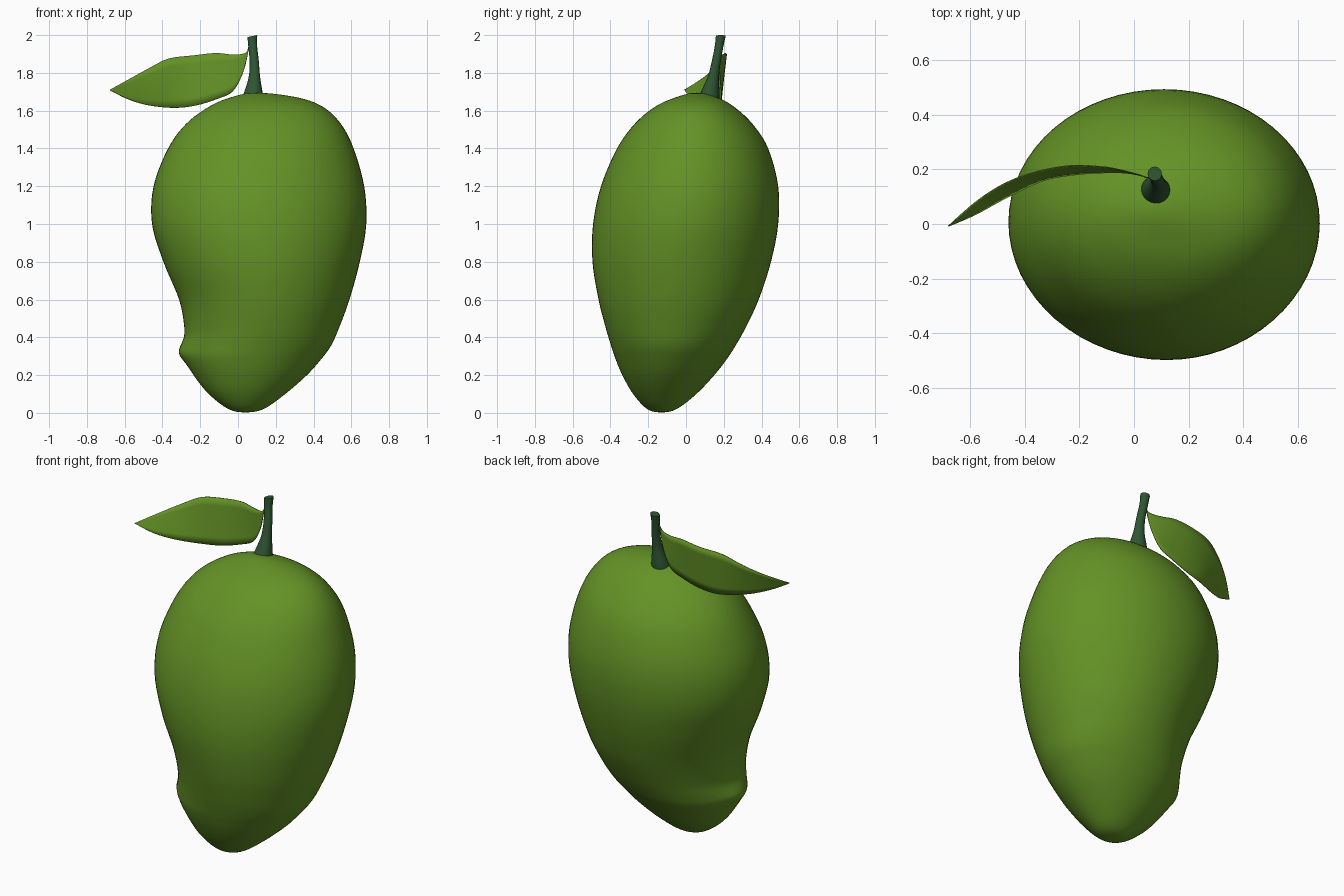
import bpy, bmesh, math
from mathutils import Vector

if "Cube" in bpy.data.objects:
    bpy.data.objects.remove(bpy.data.objects["Cube"])


def material(name, rgb):
    m = bpy.data.materials.new(name)
    m.diffuse_color = (*rgb, 1)
    m.use_nodes = True
    m.node_tree.nodes["Principled BSDF"].inputs["Base Color"].default_value = m.diffuse_color
    return m


GREEN = material("fruit green", (0.127, 0.292, 0.019))
STEM = material("stem dark green", (0.028, 0.090, 0.032))


def spline(p, steps):
    """Catmull-Rom through p[1:-1]; the end entries are phantom points."""
    out = []
    for i in range(1, len(p) - 2):
        for s in range(steps):
            t = s / steps
            out.append([0.5 * (2 * b + (c - a) * t + (2 * a - 5 * b + 4 * c - d) * t * t
                               + (3 * b - a - 3 * c + d) * t ** 3)
                        for a, b, c, d in zip(*p[i - 1:i + 3])])
    out.append(list(p[-2]))
    return out


def finish(bm, name, mat, angle=60):
    bmesh.ops.remove_doubles(bm, verts=bm.verts, dist=1e-5)
    bmesh.ops.recalc_face_normals(bm, faces=bm.faces)
    me = bpy.data.meshes.new(name)
    bm.to_mesh(me)
    bm.free()
    me.materials.append(mat)
    ob = bpy.data.objects.new(name, me)
    bpy.context.collection.objects.link(ob)
    bpy.ops.object.select_all(action='DESELECT')
    ob.select_set(True)
    bpy.context.view_layer.objects.active = ob
    bpy.ops.object.shade_smooth_by_angle(angle=math.radians(angle))
    return ob


def bridge(bm, rows, closed):
    n = len(rows[0])
    for a, b in zip(rows, rows[1:]):
        for j in range(n if closed else n - 1):
            k = (j + 1) % n
            bm.faces.new((a[j], a[k], b[k], b[j]))


# Fruit: lofted cross-sections (z, left x, right x, front y, back y)
S = [(0.003, 0.04, 0.04, -0.13, -0.13),
     (0.02, -0.05, 0.135, -0.205, -0.05),
     (0.10, -0.155, 0.25, -0.28, 0.055),
     (0.20, -0.235, 0.365, -0.337, 0.15),
     (0.29, -0.285, 0.445, -0.375, 0.22),
     (0.36, -0.288, 0.495, -0.398, 0.265),
     (0.45, -0.284, 0.535, -0.425, 0.315),
     (0.60, -0.312, 0.59, -0.463, 0.385),
     (0.80, -0.395, 0.645, -0.495, 0.45),
     (1.00, -0.455, 0.679, -0.492, 0.488),
     (1.20, -0.447, 0.668, -0.45, 0.488),
     (1.40, -0.37, 0.612, -0.365, 0.435),
     (1.53, -0.275, 0.545, -0.272, 0.352),
     (1.62, -0.155, 0.45, -0.165, 0.255),
     (1.67, -0.04, 0.315, -0.055, 0.165),
     (1.695, 0.10, 0.10, 0.055, 0.055)]
swap = lambda s: (s[0], s[2], s[1], s[4], s[3])
bm = bmesh.new()
rows = []
N = 64
for z, l, r, f, b in spline([swap(S[1])] + S + [swap(S[-2])], 5):
    row = []
    for j in range(N):
        a = 2 * math.pi * j / N
        # small beak on the left side near the tip
        away = abs((a - math.pi + math.pi) % (2 * math.pi) - math.pi)
        beak = 0.024 * math.exp(-(away / 0.45) ** 2 - ((z - 0.325) / 0.05) ** 2)
        row.append(bm.verts.new(((l + r) / 2 + ((r - l) / 2 + beak) * math.cos(a),
                                 (f + b) / 2 + (b - f) / 2 * math.sin(a), max(z, 0))))
    rows.append(row)
bridge(bm, rows, True)
bmesh.ops.dissolve_degenerate(bm, edges=bm.edges, dist=1e-6)
finish(bm, "mango_fruit", GREEN, 180)

# Stem: tapered leaning tube (x, y, z, radius)
path = [(0.078, 0.120, 1.66, 0.056), (0.079, 0.128, 1.70, 0.049),
        (0.086, 0.145, 1.78, 0.030), (0.086, 0.160, 1.86, 0.024),
        (0.078, 0.175, 1.94, 0.023), (0.076, 0.184, 1.995, 0.026)]
bm = bmesh.new()
rows = []
for x, y, z, r in spline([path[0]] + path + [path[-1]], 3):
    rows.append([bm.verts.new((x + r * math.cos(2 * math.pi * j / 20),
                               y + r * math.sin(2 * math.pi * j / 20),
                               z + 0.2 * r * math.cos(2 * math.pi * j / 20)))
                 for j in range(20)])
bridge(bm, rows, True)
bm.faces.new(rows[0])
bm.faces.new(rows[-1])
finish(bm, "stem", STEM, 50)

# Leaf: curved blade, upper edge (x, y, z) then lower edge (x, y, z)
L = [(-0.68, -0.008, 1.71, -0.68, -0.008, 1.71),
     (-0.58, 0.080, 1.765, -0.58, 0.035, 1.66),
     (-0.48, 0.145, 1.82, -0.47, 0.095, 1.628),
     (-0.37, 0.188, 1.875, -0.335, 0.158, 1.615),
     (-0.24, 0.213, 1.892, -0.22, 0.180, 1.628),
     (-0.12, 0.210, 1.905, -0.11, 0.188, 1.662),
     (-0.04, 0.196, 1.898, -0.03, 0.187, 1.70),
     (0.02, 0.180, 1.90, 0.022, 0.178, 1.79),
     (0.05, 0.170, 1.918, 0.05, 0.170, 1.89),
     (0.061, 0.178, 1.98, 0.064, 0.178, 1.978)]
bm = bmesh.new()
rows = []
for s in spline([L[0]] + L + [L[-1]], 4):
    a, b = Vector(s[:3]), Vector(s[3:])
    rows.append([bm.verts.new(a.lerp(b, k / 6)) for k in range(7)])
bridge(bm, rows, False)
leaf = finish(bm, "leaf", GREEN, 60)
solid = leaf.modifiers.new("thickness", 'SOLIDIFY')
solid.thickness = 0.004
solid.offset = 0
